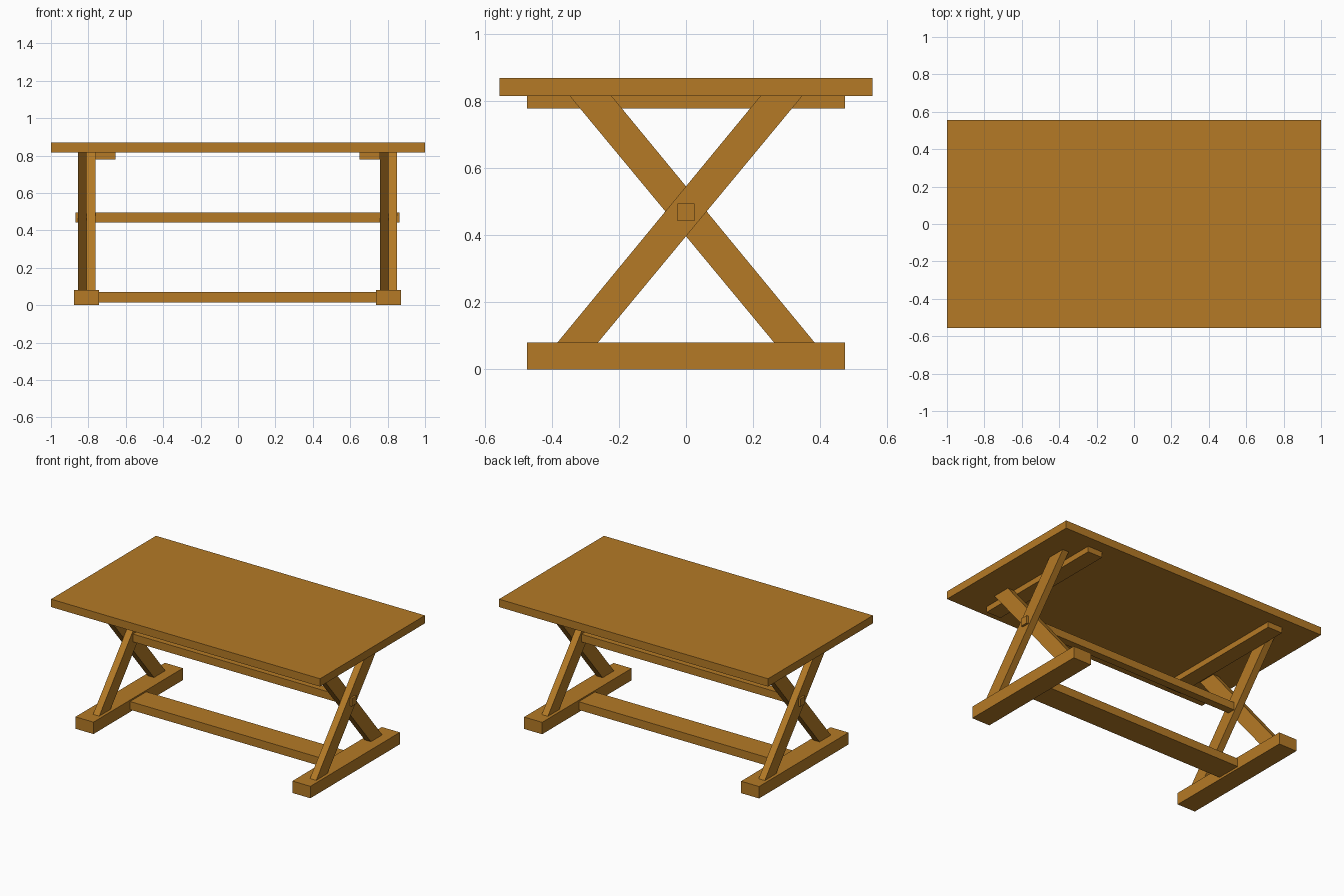
import bpy
import bmesh

cube = bpy.data.objects.get("Cube")
if cube:
    bpy.data.objects.remove(cube, do_unlink=True)

wood = bpy.data.materials.new("warm_brown_wood")
wood.use_nodes = True
colour = (0.46, 0.195, 0.019, 1)
wood.diffuse_color = colour
wood.node_tree.nodes["Principled BSDF"].inputs["Base Color"].default_value = colour


def beam(name, x, profile):
    """Extrude a (y, z) profile along x between the two values in x."""
    bm = bmesh.new()
    face = bm.faces.new([bm.verts.new((x[0], y, z)) for y, z in profile])
    extruded = bmesh.ops.extrude_face_region(bm, geom=[face])["geom"]
    verts = [v for v in extruded if isinstance(v, bmesh.types.BMVert)]
    bmesh.ops.translate(bm, verts=verts, vec=(x[1] - x[0], 0, 0))
    bmesh.ops.recalc_face_normals(bm, faces=bm.faces)
    mesh = bpy.data.meshes.new(name)
    bm.to_mesh(mesh)
    bm.free()
    mesh.materials.append(wood)
    obj = bpy.data.objects.new(name, mesh)
    bpy.context.collection.objects.link(obj)
    return obj


def box(name, x, half_y, z):
    return beam(name, x, [(-half_y, z[0]), (half_y, z[0]), (half_y, z[1]), (-half_y, z[1])])


TOP_Z, FOOT_Z = 0.816, 0.08

# Table top and the two long stretchers
box("table_top", (-1, 1), 0.557, (TOP_Z, 0.869))
box("middle_rail", (-0.868, 0.864), 0.026, (0.443, 0.495))
box("lower_stretcher", (-0.742, 0.737), 0.086, (0.015, 0.07))

# Slanted leg, cut flat at the foot and at the table top
leg = [(-0.384, FOOT_Z), (-0.263, FOOT_Z), (0.347, TOP_Z), (0.222, TOP_Z)]
crossed_leg = [(-y, z) for y, z in leg]

for side, cx, inward in (("right", -0.809, 1), ("left", 0.804, -1)):
    box(side + "_foot", (cx - 0.067, cx + 0.067), 0.475, (0, FOOT_Z))
    # The legs lie side by side where they cross
    beam(side + "_rising_leg", (cx, cx + 0.046), leg)
    beam(side + "_falling_leg", (cx - 0.046, cx), crossed_leg)
    # Flat cleat under the top, against the inner leg
    cleat = sorted((cx + inward * 0.046, cx + inward * 0.155))
    box(side + "_cleat", cleat, 0.475, (0.778, TOP_Z))
